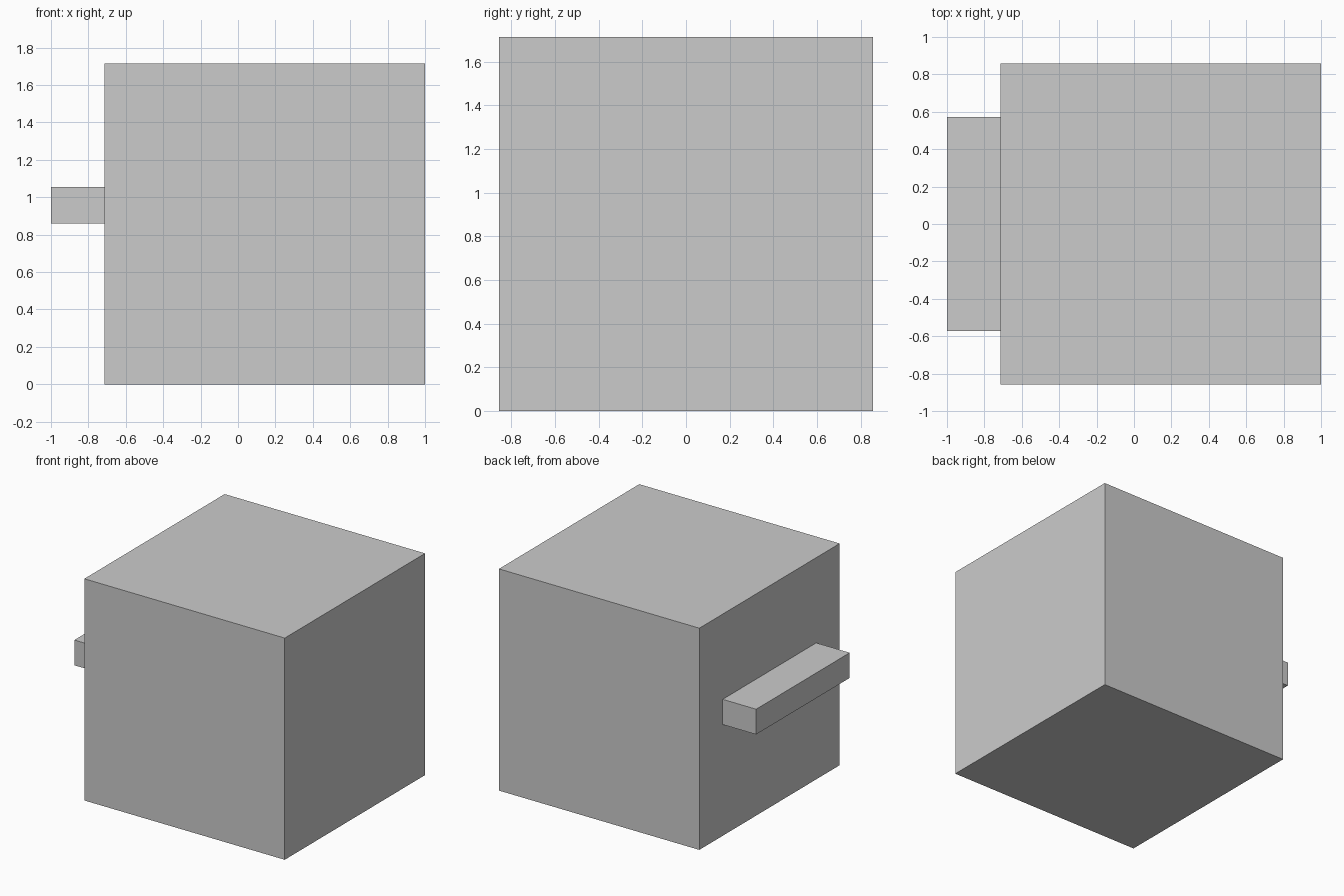
import bpy

if "Cube" in bpy.data.objects:
    bpy.data.objects.remove(bpy.data.objects["Cube"])


def box(name, lo, hi):
    """Axis-aligned box between two opposite corners."""
    centre = [(a + b) / 2 for a, b in zip(lo, hi)]
    bpy.ops.mesh.primitive_cube_add(size=1, location=centre)
    obj = bpy.context.object
    obj.name = name
    obj.scale = [b - a for a, b in zip(lo, hi)]
    bpy.ops.object.transform_apply(location=False, rotation=False, scale=True)
    return obj


U = 2 / 7      # ledge depth; the cube is six of these wide
SIDE = 6 * U

# Main cube
box("body", (1 - SIDE, -SIDE / 2, 0), (1, SIDE / 2, SIDE))

# Bar sticking out of the left face
box("side_ledge", (-1, -2 * U, 0.86), (1 - SIDE, 2 * U, 1.055))
